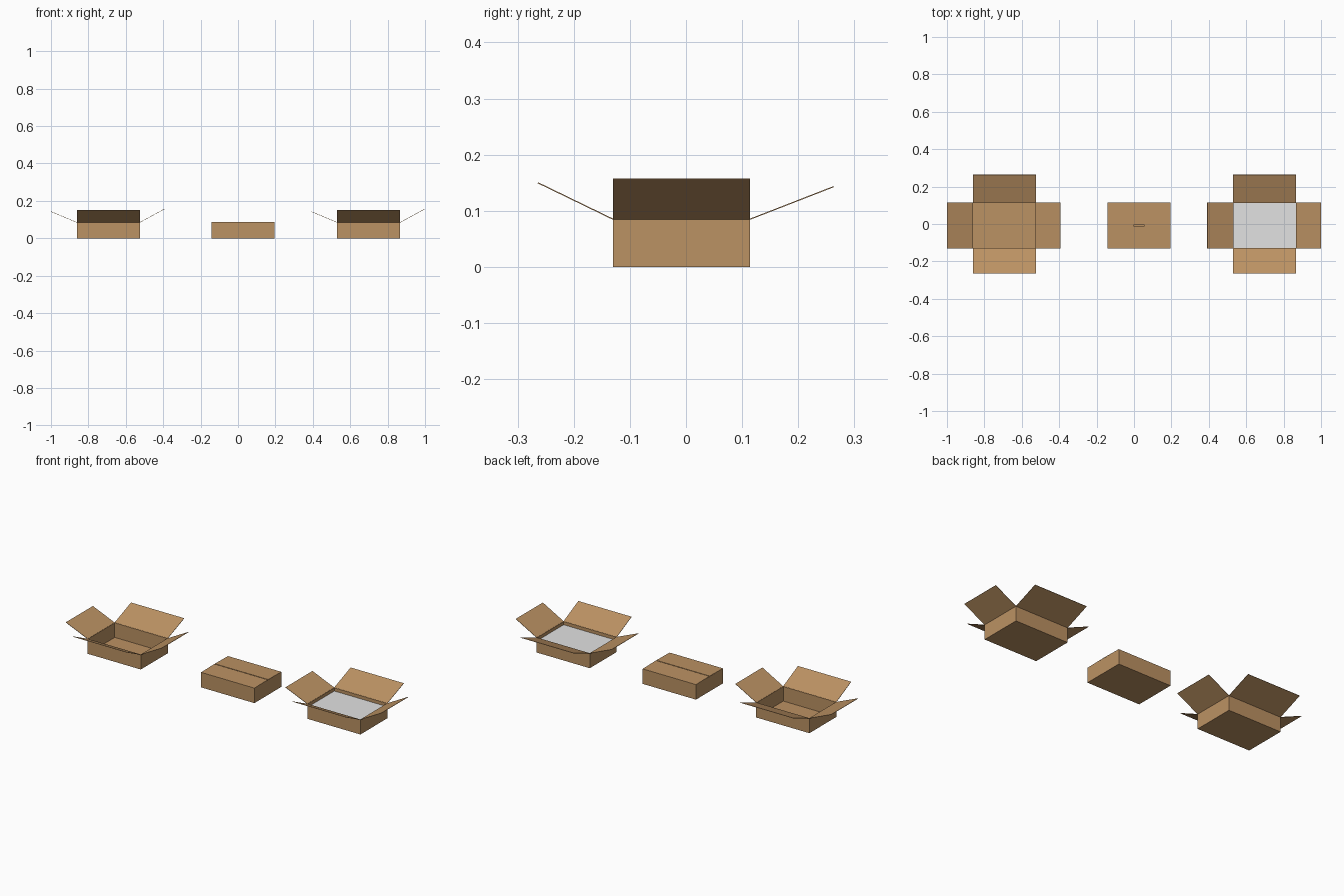
import bpy, bmesh

if "Cube" in bpy.data.objects:
    bpy.data.objects.remove(bpy.data.objects["Cube"])

T = 0.002                    # cardboard thickness
Y0, Y1, H = -0.13, 0.114, 0.085   # box depth range and wall height


def material(name, color):
    m = bpy.data.materials.new(name)
    m.diffuse_color = (*color, 1)
    m.use_nodes = True
    m.node_tree.nodes["Principled BSDF"].inputs["Base Color"].default_value = m.diffuse_color
    return m


CARD = material("cardboard_tan", (0.50, 0.287, 0.125))
GREY = material("light_grey", (0.76, 0.76, 0.76))


def sheet(name, verts, faces, mat, offset=0.0):
    """Thin sheet object thickened with a solidify modifier."""
    me = bpy.data.meshes.new(name)
    bm = bmesh.new()
    vs = [bm.verts.new(v) for v in verts]
    for f in faces:
        bm.faces.new([vs[i] for i in f])
    bm.to_mesh(me)
    bm.free()
    me.materials.append(mat)
    ob = bpy.data.objects.new(name, me)
    bpy.context.collection.objects.link(ob)
    mod = ob.modifiers.new("thickness", 'SOLIDIFY')
    mod.thickness = T
    mod.offset = offset
    mod.use_even_offset = True
    return ob


def tray(name, x0, x1):
    """Floor and four walls, open at the top."""
    ring = [(x0, Y0), (x1, Y0), (x1, Y1), (x0, Y1)]
    verts = [(x, y, z) for z in (0, H) for x, y in ring]
    faces = [(3, 2, 1, 0)] + [(i, (i + 1) % 4, (i + 1) % 4 + 4, i + 4) for i in range(4)]
    sheet(name, verts, faces, CARD, -1.0)


def flap(name, a, b, run, z0, z1):
    """Flap hinged on the edge a-b, reaching out by run=(dx, dy)."""
    (ax, ay), (bx, by), (dx, dy) = a, b, run
    verts = [(ax, ay, z0), (bx, by, z0),
             (bx + dx, by + dy, z1), (ax + dx, ay + dy, z1)]
    sheet(name, verts, [(0, 1, 2, 3)], CARD)


def flaps(name, x0, x1, spec):
    """spec: (reach, hinge height, tip height) for left, right, front, back."""
    sides = [("left", (x0, Y0), (x0, Y1), (-1, 0)),
             ("right", (x1, Y1), (x1, Y0), (1, 0)),
             ("front", (x1, Y0), (x0, Y0), (0, -1)),
             ("back", (x0, Y1), (x1, Y1), (0, 1))]
    for (side, a, b, d), (r, z0, z1) in zip(sides, spec):
        flap(f"{name}_{side}_flap", a, b, (d[0] * r, d[1] * r), z0, z1)


# open empty box and open filled box
for name, x0, x1 in (("empty_box", -0.862, -0.525), ("filled_box", 0.53, 0.867)):
    tray(name + "_body", x0, x1)
    flaps(name, x0, x1, [(0.138, H, 0.143), (0.132, H, 0.157),
                         (0.134, H, 0.150), (0.149, H, 0.143)])

# grey contents in the filled box
e = T
sheet("grey_contents",
      [(0.53 + e, Y0 + e, 0.066), (0.867 - e, Y0 + e, 0.066),
       (0.867 - e, Y1 - e, 0.066), (0.53 + e, Y1 - e, 0.066)],
      [(0, 1, 2, 3)], GREY)

# closed box: end flaps tucked under the two long flaps, with a narrow seam
tray("closed_box_body", -0.143, 0.195)
flaps("closed_box", -0.143, 0.195,
      [(-0.14, H - 0.002, H - 0.004), (-0.14, H - 0.002, H - 0.004),
       (-0.12, H, H + 0.002), (-0.12, H, H + 0.002)])
